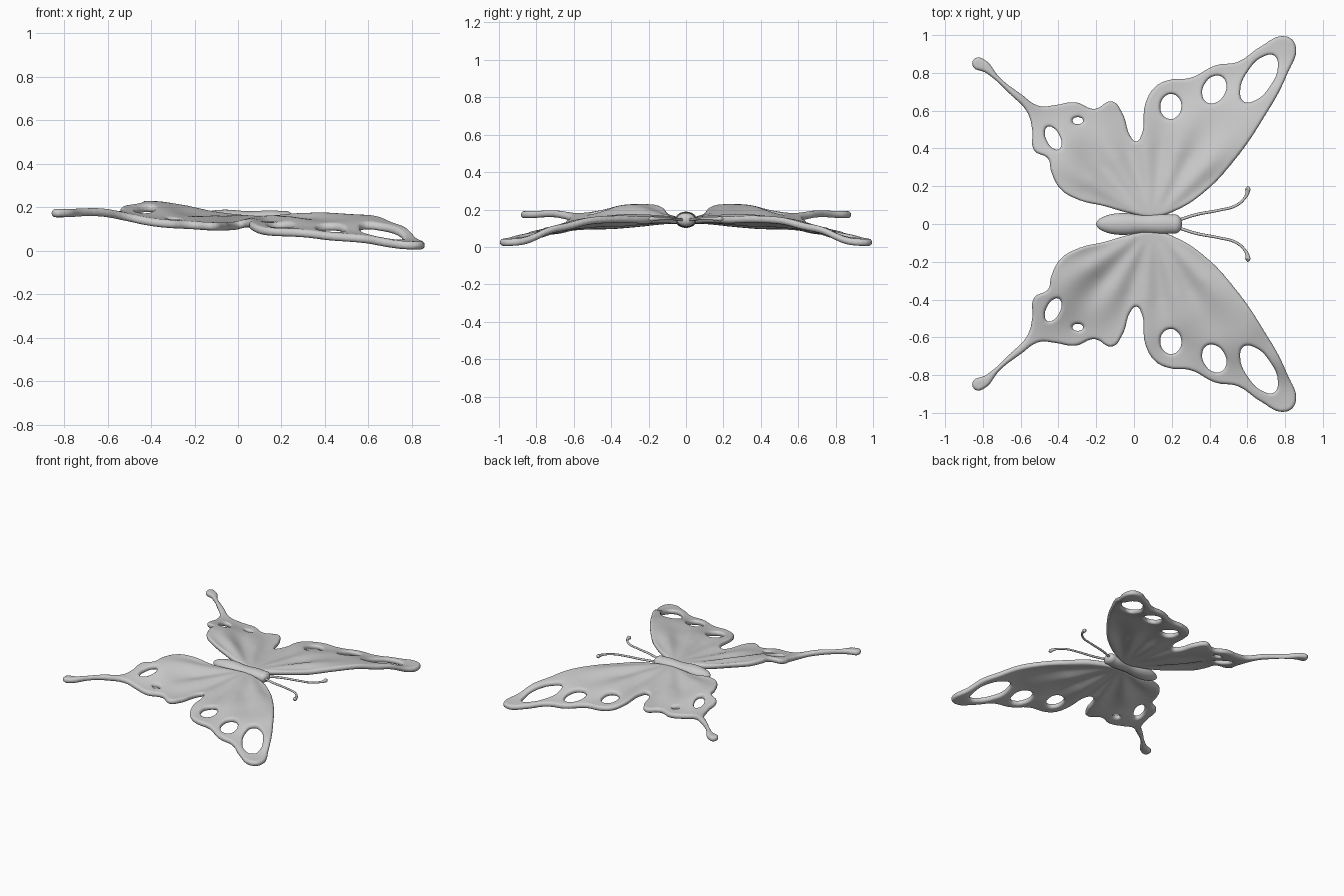
import bpy, bmesh, math
from mathutils import Vector

if "Cube" in bpy.data.objects:
    bpy.data.objects.remove(bpy.data.objects["Cube"])

coll = bpy.context.scene.collection

# Wing outline (one side, seen from above), with a swallowtail and a rear notch
OUTLINE = [
    (.10, .035), (-.02, .055), (-.15, .092), (-.30, .13), (-.39, .185), (-.44, .28), (-.455, .345),
    (-.53, .39), (-.54, .50), (-.565, .59), (-.655, .685), (-.785, .80), (-.855, .835),
    (-.84, .88), (-.79, .87), (-.71, .775), (-.60, .69), (-.50, .625), (-.42, .63),
    (-.31, .645), (-.21, .61), (-.115, .65), (-.06, .585), (-.015, .46), (.012, .437),
    (.038, .47), (.06, .64), (.11, .725), (.18, .762), (.30, .775), (.43, .84),
    (.55, .86), (.67, .94), (.80, .995), (.855, .95), (.81, .79), (.68, .55),
    (.535, .34), (.375, .17), (.22, .07)]
# Openings: centre x, y, half length, half width, angle
HOLES = [(.195, .622, .066, .055, 85), (.425, .712, .078, .058, 60), (.662, .77, .145, .07, 56),
         (-.428, .455, .067, .035, 117), (-.298, .547, .03, .018, 0)]
# Wing heights at sample points: x, y, z
HEIGHTS = [
    (.10, .05, .14), (.30, .12, .152), (.45, .28, .155), (.60, .47, .15), (.74, .68, .105), (.84, .93, .022),
    (.76, .98, .022), (.60, .88, .05), (.42, .84, .062), (.20, .76, .085), (.25, .40, .13), (.45, .60, .115),
    (.05, .50, .115), (-.10, .09, .16), (-.28, .13, .20), (-.40, .20, .232), (-.43, .32, .21), (-.20, .35, .135),
    (-.53, .46, .175), (-.40, .62, .12), (-.10, .63, .112), (-.62, .68, .18), (-.82, .86, .172), (0, .25, .125)]


def smooth_spline(curve, points):
    s = curve.splines.new('BEZIER')
    s.bezier_points.add(len(points) - 1)
    for b, p in zip(s.bezier_points, points):
        b.co = (p[0], p[1], 0)
        b.handle_left_type = b.handle_right_type = 'AUTO'
    s.use_cyclic_u = True
    s.resolution_u = 8


def height(x, y):
    total = weight = 0
    for hx, hy, hz in HEIGHTS:
        w = math.exp(-((x - hx) ** 2 + (y - hy) ** 2) / .022) + 1e-9
        total += w * hz
        weight += w
    z = total / weight
    # Soft veins fanning out from the wing root
    dx, dy = x - .1, y - .0
    r = math.hypot(dx, dy)
    fade = max(0, 1 - abs(r - .4) / .3)
    return z + .009 * fade * math.cos(15 * math.atan2(dy, dx))


def evaluated_mesh(obj):
    dg = bpy.context.evaluated_depsgraph_get()
    return bpy.data.meshes.new_from_object(obj.evaluated_get(dg))


def add_mirror(obj):
    m = obj.modifiers.new("mirror", 'MIRROR')
    m.use_axis = (False, True, False)


def shade_smooth(mesh):
    mesh.polygons.foreach_set("use_smooth", [True] * len(mesh.polygons))


# Wings: rounded slab from the outline, then bent to shape
curve = bpy.data.curves.new("wing_outline", 'CURVE')
curve.dimensions = '2D'
curve.fill_mode = 'BOTH'
curve.extrude = .004
curve.bevel_depth = .015
curve.offset = -.015
curve.bevel_resolution = 3
smooth_spline(curve, OUTLINE)
for cx, cy, a, b, deg in HOLES:
    t = math.radians(deg)
    ring = []
    for i in range(8):
        u = math.tau * i / 8
        px, py = a * math.cos(u), b * math.sin(u)
        ring.append((cx + px * math.cos(t) - py * math.sin(t), cy + px * math.sin(t) + py * math.cos(t)))
    smooth_spline(curve, ring)
outline_obj = bpy.data.objects.new("wing_outline", curve)
coll.objects.link(outline_obj)
slab = bpy.data.objects.new("wing_slab", evaluated_mesh(outline_obj))
coll.objects.link(slab)
rm = slab.modifiers.new("remesh", 'REMESH')
rm.mode = 'VOXEL'
rm.voxel_size = .009
sm = slab.modifiers.new("smooth", 'SMOOTH')
sm.iterations = 3
wing_mesh = evaluated_mesh(slab)
bpy.data.objects.remove(outline_obj)
bpy.data.objects.remove(slab)
for v in wing_mesh.vertices:
    v.co.z += height(v.co.x, v.co.y)
shade_smooth(wing_mesh)
wings = bpy.data.objects.new("wings", wing_mesh)
coll.objects.link(wings)
add_mirror(wings)

# Body: lathed abdomen, thorax and head along x
PROFILE = [(-.203, 0), (-.195, .018), (-.17, .038), (-.12, .055), (-.06, .06), (-.01, .056), (.04, .047),
           (.09, .05), (.14, .055), (.18, .053), (.2, .049), (.215, .052), (.235, .048), (.25, .03), (.256, 0)]
bm = bmesh.new()
vs = [bm.verts.new((x, r, 0)) for x, r in PROFILE]
es = [bm.edges.new(p) for p in zip(vs, vs[1:])]
bmesh.ops.spin(bm, geom=vs + es, axis=(1, 0, 0), cent=(0, 0, 0), angle=math.tau, steps=24)
bmesh.ops.remove_doubles(bm, verts=bm.verts, dist=1e-4)
bmesh.ops.recalc_face_normals(bm, faces=bm.faces)
for v in bm.verts:
    v.co.z = v.co.z * .75 + .145
body_mesh = bpy.data.meshes.new("body")
bm.to_mesh(body_mesh)
bm.free()
shade_smooth(body_mesh)
body = bpy.data.objects.new("body", body_mesh)
coll.objects.link(body)
sub = body.modifiers.new("subdivision", 'SUBSURF')
sub.levels = sub.render_levels = 1

# Antennae: tapered tubes with club tips
PATH = [(.235, .02, .145, 1), (.33, .05, .148, 1), (.45, .073, .15, .9), (.54, .098, .15, .9),
        (.588, .14, .15, .9), (.6, .165, .15, 1.3), (.603, .185, .15, 1.8), (.603, .2, .15, .5)]
ac = bpy.data.curves.new("antennae", 'CURVE')
ac.dimensions = '3D'
ac.bevel_depth = .008
ac.bevel_resolution = 3
ac.use_fill_caps = True
s = ac.splines.new('BEZIER')
s.bezier_points.add(len(PATH) - 1)
for b, p in zip(s.bezier_points, PATH):
    b.co = p[:3]
    b.radius = p[3]
    b.handle_left_type = b.handle_right_type = 'AUTO'
tube = bpy.data.objects.new("antenna_path", ac)
coll.objects.link(tube)
antenna_mesh = evaluated_mesh(tube)
bpy.data.objects.remove(tube)
shade_smooth(antenna_mesh)
antennae = bpy.data.objects.new("antennae", antenna_mesh)
coll.objects.link(antennae)
add_mirror(antennae)
